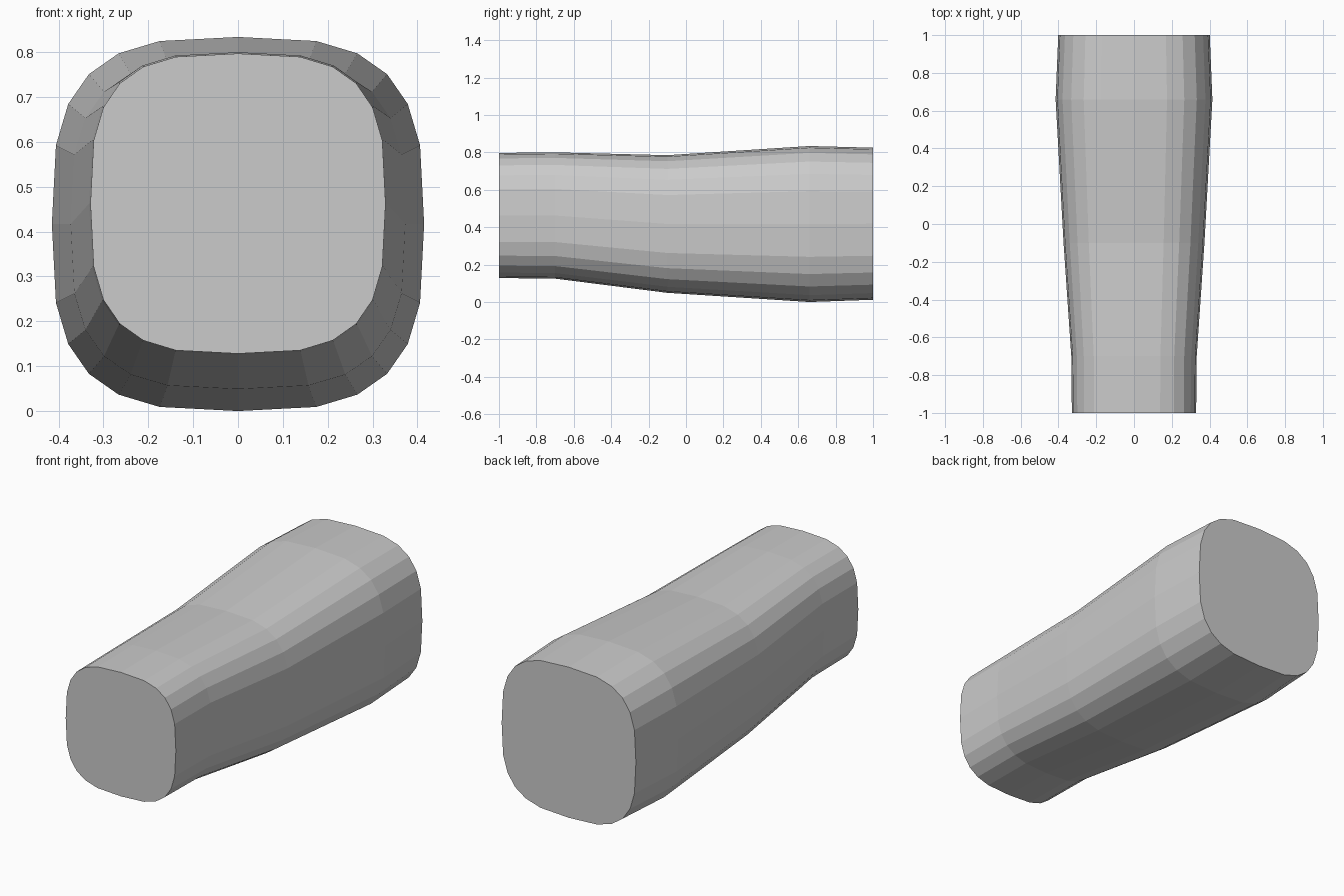
import bpy, bmesh
from math import sin, cos, pi, copysign

if "Cube" in bpy.data.objects:
    bpy.data.objects.remove(bpy.data.objects["Cube"])

SIDES = 24
POWER = 0.64  # superellipse roundness

# Stations along y: (y, half width, bottom z, top z)
STATIONS = [
    (-1.0, 0.329, 0.128, 0.797),
    (-0.70, 0.332, 0.125, 0.80),
    (-0.10, 0.373, 0.049, 0.785),
    (0.66, 0.415, 0.0, 0.834),
    (1.0, 0.401, 0.012, 0.825),
]


def soft(v):
    return copysign(abs(v) ** POWER, v) if abs(v) > 1e-6 else 0.0


bm = bmesh.new()

# Rounded-square cross-sections
rings = []
for y, half_w, low, high in STATIONS:
    ring = []
    for i in range(SIDES):
        a = 2 * pi * i / SIDES
        ring.append(bm.verts.new((half_w * soft(cos(a)), y,
                                  (low + high) / 2 + (high - low) / 2 * soft(sin(a)))))
    rings.append(ring)

# Side walls
for r0, r1 in zip(rings, rings[1:]):
    for i in range(SIDES):
        j = (i + 1) % SIDES
        bm.faces.new((r0[i], r0[j], r1[j], r1[i]))

# Flat end caps
bm.faces.new(rings[0])
bm.faces.new(rings[-1])
bmesh.ops.recalc_face_normals(bm, faces=bm.faces)

mesh = bpy.data.meshes.new("tapered_body")
bm.to_mesh(mesh)
bm.free()
body = bpy.data.objects.new("tapered_body", mesh)
bpy.context.collection.objects.link(body)
